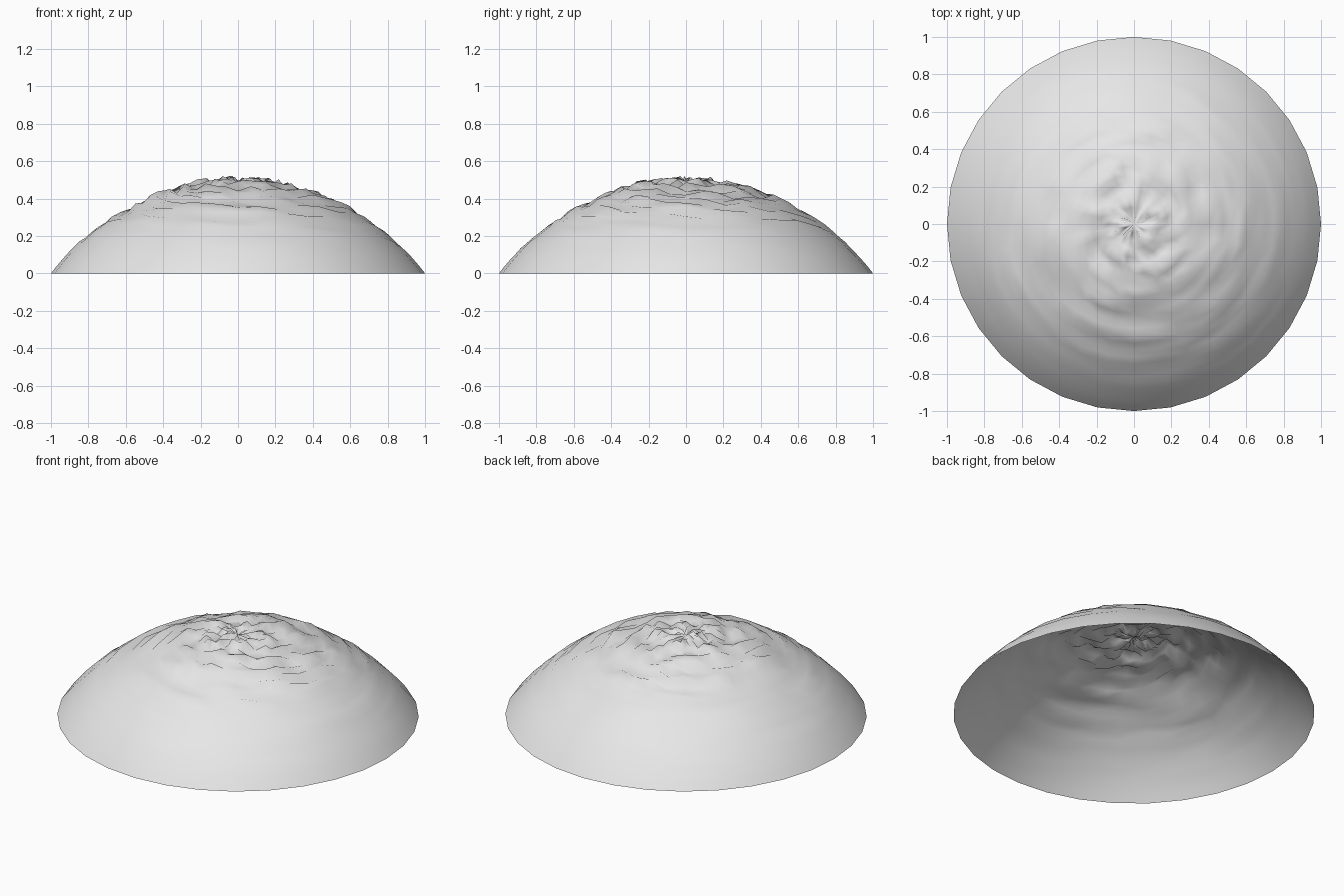
import bpy
import bmesh
import math
import random

cube = bpy.data.objects.get("Cube")
if cube:
    bpy.data.objects.remove(cube, do_unlink=True)

random.seed(7)
SEGMENTS, RINGS = 32, 26
HEIGHT = 0.5
RADIUS = (1 + HEIGHT ** 2) / (2 * HEIGHT)    # sphere whose cap has a unit rim
CAP_ANGLE = math.asin(1 / RADIUS)
ROUGHNESS = 0.025

# Plain grey stone
stone = bpy.data.materials.new("grey stone")
stone.use_nodes = True
colour = (0.8, 0.8, 0.8, 1)
stone.diffuse_color = colour
stone.node_tree.nodes["Principled BSDF"].inputs["Base Color"].default_value = colour


def cap_height(angle):
    return RADIUS * math.cos(angle) - (RADIUS - HEIGHT)


# Open spherical cap, its ruggedness growing towards the summit
bm = bmesh.new()
summit = bm.verts.new((0, 0, HEIGHT - 0.01))
previous = None
for i in range(1, RINGS + 1):
    angle = CAP_ANGLE * i / RINGS
    r, z = RADIUS * math.sin(angle), cap_height(angle)
    rough = ROUGHNESS * max(0, z / HEIGHT) ** 1.7
    ring = []
    for j in range(SEGMENTS):
        turn = math.tau * j / SEGMENTS
        bump = rough * random.uniform(-1.4, 1.0)
        ring.append(bm.verts.new((r * math.cos(turn), r * math.sin(turn), z + bump)))
    for j in range(SEGMENTS):
        k = (j + 1) % SEGMENTS
        if previous:
            bm.faces.new((previous[j], ring[j], ring[k], previous[k]))
        else:
            bm.faces.new((summit, ring[j], ring[k]))
    previous = ring

for face in bm.faces:
    face.smooth = True
mesh = bpy.data.meshes.new("rugged_dome")
bm.to_mesh(mesh)
bm.free()
mesh.materials.append(stone)
dome = bpy.data.objects.new("rugged_dome", mesh)
bpy.context.collection.objects.link(dome)
